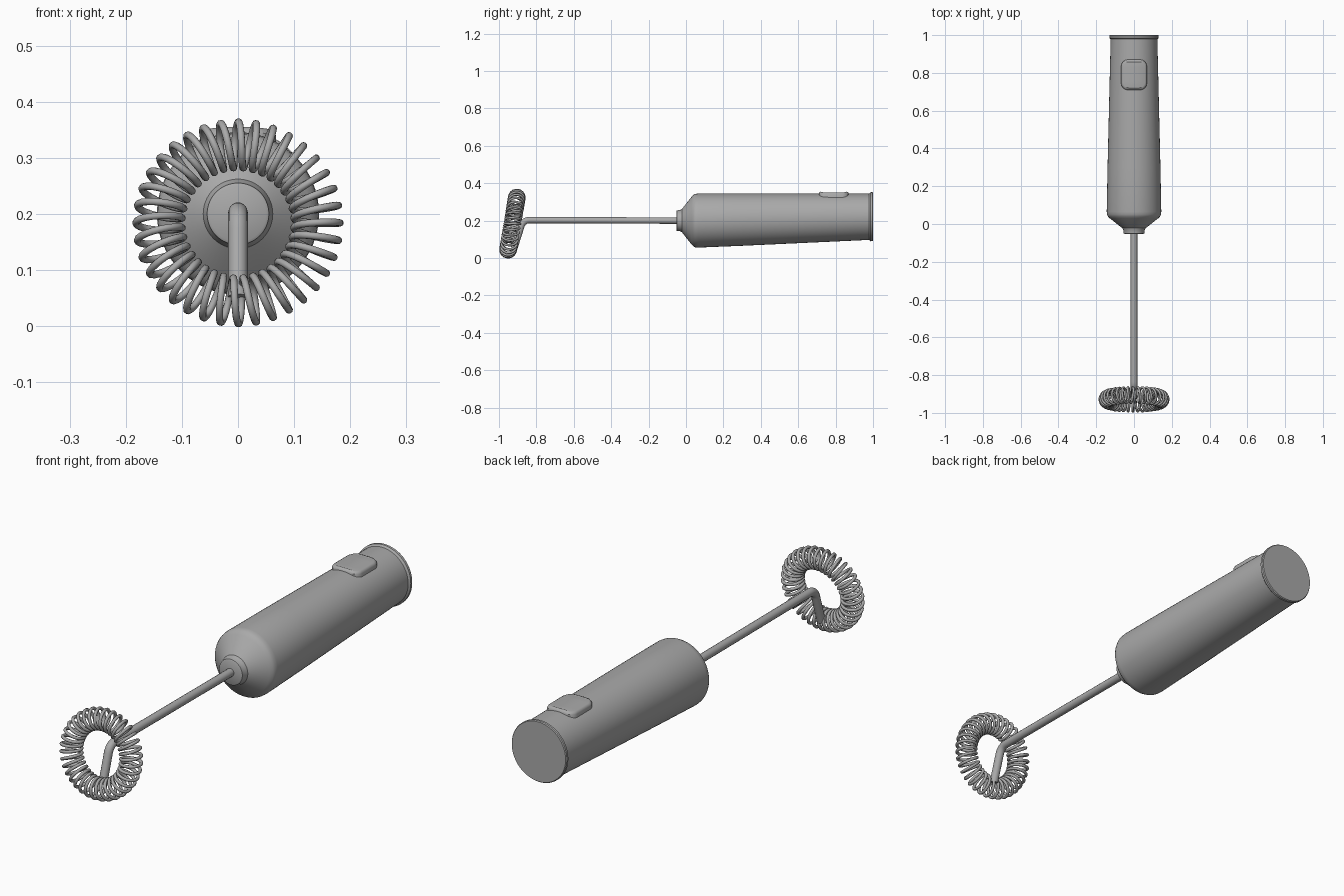
import bpy, bmesh, math
from mathutils import Vector, Matrix

cube = bpy.data.objects.get("Cube")
if cube:
    bpy.data.objects.remove(cube, do_unlink=True)

grey = bpy.data.materials.new("brushed grey")
grey.use_nodes = True
grey.diffuse_color = (0.4, 0.4, 0.4, 1)
grey.node_tree.nodes["Principled BSDF"].inputs["Base Color"].default_value = (0.4, 0.4, 0.4, 1)


def finish(obj, angle=35):
    if not obj.data.materials:
        obj.data.materials.append(grey)
    bpy.ops.object.select_all(action='DESELECT')
    obj.select_set(True)
    bpy.context.view_layer.objects.active = obj
    if obj.type == 'CURVE':
        bpy.ops.object.convert(target='MESH')
    bpy.ops.object.shade_smooth_by_angle(angle=math.radians(angle))
    return bpy.context.object


def mesh_object(name, bm):
    bmesh.ops.recalc_face_normals(bm, faces=bm.faces[:])
    mesh = bpy.data.meshes.new(name)
    bm.to_mesh(mesh)
    bm.free()
    obj = bpy.data.objects.new(name, mesh)
    bpy.context.collection.objects.link(obj)
    return obj


def axis_z(y):
    """Height of the handle axis, which rises gently toward the back."""
    return 0.2 + 0.021 * max(0, y - 0.05) / 0.95


def lathe(name, profile, sides=64):
    """Closed turned part along y from (y, radius) pairs."""
    bm = bmesh.new()
    rings = []
    for y, r in profile:
        rings.append([bm.verts.new((r * math.cos(a), y, axis_z(y) + r * math.sin(a)))
                      for a in (2 * math.pi * i / sides for i in range(sides))])
    for a, b in zip(rings, rings[1:]):
        for i in range(sides):
            j = (i + 1) % sides
            bm.faces.new((a[i], a[j], b[j], b[i]))
    bm.faces.new(rings[0])
    bm.faces.new(rings[-1])
    return finish(mesh_object(name, bm))


def wire(name, points, radius, cyclic=False, resolution=3):
    """Round wire along a list of points."""
    curve = bpy.data.curves.new(name, 'CURVE')
    curve.dimensions = '3D'
    curve.bevel_depth = radius
    curve.bevel_resolution = resolution
    curve.use_fill_caps = True
    spline = curve.splines.new('POLY')
    spline.points.add(len(points) - 1)
    for p, co in zip(spline.points, points):
        p.co = (*co, 1)
    spline.use_cyclic_u = cyclic
    obj = bpy.data.objects.new(name, curve)
    bpy.context.collection.objects.link(obj)
    return finish(obj, 50)


# Tapered handle with a conical front
lathe("handle", [(-0.022, 0.062), (0.03, 0.128), (0.04, 0.138), (0.05, 0.143),
                 (0.065, 0.1445), (0.3, 0.140), (0.983, 0.1235)])
# Collar where the shaft enters the handle
lathe("shaft_collar", [(-0.052, 0.050), (-0.049, 0.055), (-0.03, 0.057), (-0.022, 0.062), (-0.01, 0.062)])
# Flanged end cap
lathe("end_cap", [(0.975, 0.120), (0.983, 0.128), (0.986, 0.131), (0.996, 0.131), (1.0, 0.128)])

# Rounded switch on top of the handle, softly domed
bm = bmesh.new()
hx, hy, rad, yc = 0.068, 0.08, 0.036, 0.79
outline = []
for sx, sy, start in ((1, 1, 0), (-1, 1, 90), (-1, -1, 180), (1, -1, 270)):
    for k in range(9):
        a = math.radians(start + k * 11.25)
        outline.append((sx * (hx - rad) + rad * math.cos(a), sy * (hy - rad) + rad * math.sin(a)))
rings = []
for scale, z in ((1, 0.29), (1, 0.347), (0.95, 0.353), (0.86, 0.356)):
    rings.append([bm.verts.new((x * scale, yc + y * scale, z - 1.6 * (x * scale) ** 2))
                  for x, y in outline])
n = len(outline)
for a, b in zip(rings, rings[1:]):
    for i in range(n):
        bm.faces.new((a[i], a[(i + 1) % n], b[(i + 1) % n], b[i]))
bm.faces.new(rings[0])
# Top strips joining mirrored outline points, so the dome stays curved across x
top = rings[-1]
right = top[27:] + top[:9]
left = top[9:27][::-1]
for i in range(17):
    bm.faces.new((right[i], right[i + 1], left[i + 1], left[i]))
finish(mesh_object("switch_button", bm))

# Straight shaft with a rounded bend into the whisk arm
corner = Vector((0, -0.87, 0.203))
start, end = Vector((0, -0.03, 0.2)), Vector((0, -0.918, 0.052))
p0 = corner + (start - corner).normalized() * 0.035
p1 = corner + (end - corner).normalized() * 0.035
bend = [p0 * (1 - t) ** 2 + corner * 2 * t * (1 - t) + p1 * t * t for t in (i / 8 for i in range(9))]
wire("shaft_and_arm", [start] + bend + [end], 0.0175, resolution=5)

# Coiled whisk ring, tilted so that its top leans back
coils, steps = 36, 20
major, minor = 0.141, 0.041
tilt = Matrix.Rotation(math.radians(-9.5), 4, 'X')
centre = Vector((0, -0.928, 0.184))
path = []
for i in range(coils * steps):
    a = 2 * math.pi * i / (coils * steps) - math.pi / 2
    b = 2 * math.pi * i / steps
    r = major + minor * math.cos(b)
    path.append(centre + tilt @ Vector((r * math.cos(a), minor * math.sin(b), r * math.sin(a))))
wire("whisk_coil", path, 0.0065, cyclic=True)
